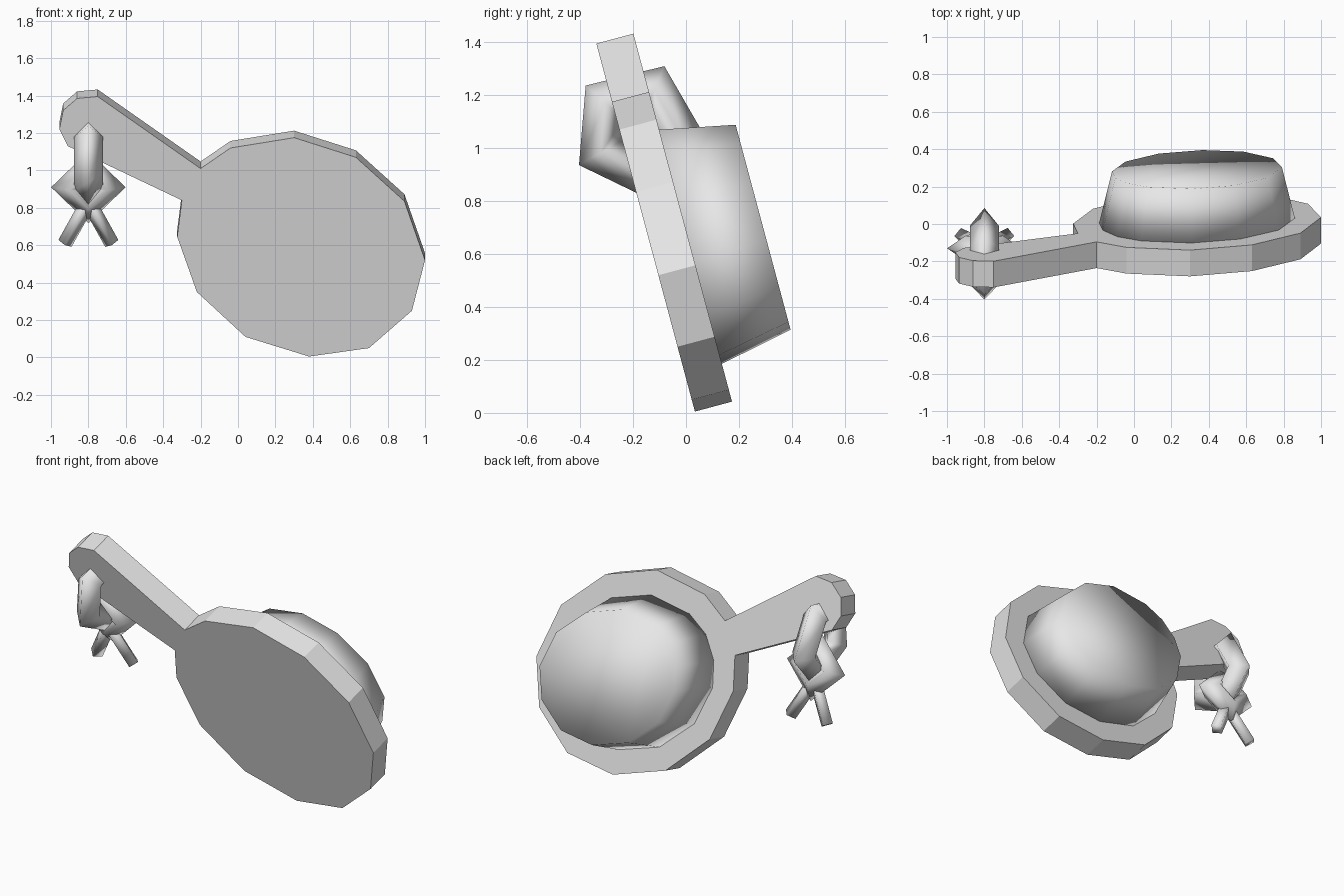
import bpy, bmesh, math
from mathutils import Vector

cube = bpy.data.objects.get("Cube")
if cube:
    bpy.data.objects.remove(cube, do_unlink=True)

# One plain grey for the whole model
grey = bpy.data.materials.new("plain grey")
grey.use_nodes = True
grey.diffuse_color = (0.8, 0.8, 0.8, 1)
grey.node_tree.nodes["Principled BSDF"].inputs["Base Color"].default_value = (0.8, 0.8, 0.8, 1)

TILT = math.radians(15)
BACK = Vector((0, math.cos(TILT), math.sin(TILT)))   # direction through the board
THICK = 0.145


def on_board(x, z, depth=0):
    """Point at (x, z) on the leaning front face, pushed back by depth."""
    return Vector((x, 0.035 - z * math.tan(TILT), z)) + BACK * depth


def skin(name, rings, closed=False, smooth=False):
    """Join equal rings of points into a surface, capped unless closed."""
    bm = bmesh.new()
    loops = [[bm.verts.new(p) for p in ring] for ring in rings]
    pairs = list(zip(loops, loops[1:]))
    if closed:
        pairs.append((loops[-1], loops[0]))
    else:
        bm.faces.new(loops[0])
        bm.faces.new(loops[-1])
    for a, b in pairs:
        n = len(a)
        for i in range(n):
            j = (i + 1) % n
            bm.faces.new((a[i], a[j], b[j], b[i]))
    bmesh.ops.recalc_face_normals(bm, faces=bm.faces)
    for f in bm.faces:
        f.smooth = smooth
    mesh = bpy.data.meshes.new(name)
    bm.to_mesh(mesh)
    bm.free()
    mesh.materials.append(grey)
    obj = bpy.data.objects.new(name, mesh)
    bpy.context.collection.objects.link(obj)
    return obj


def rope(name, path, normal, radius, closed=False):
    """Four-sided rope with mitred corners along a flat path."""
    path = [Vector(p) for p in path]
    normal = Vector(normal).normalized()
    rings = []
    for i, p in enumerate(path):
        before = path[i - 1] if i or closed else None
        after = path[(i + 1) % len(path)] if closed or i + 1 < len(path) else None
        d1 = (p - before).normalized() if before else (after - p).normalized()
        d2 = (after - p).normalized() if after else d1
        side = (d1 + d2).normalized().cross(normal).normalized()
        miter = side * radius / side.dot(d1.cross(normal))
        rings.append([p + normal * radius, p + miter, p - normal * radius, p - miter])
    return skin(name, rings, closed, smooth=True)


# Board with its handle
disc = [(-0.20, 1.01), (-0.04, 1.12), (0.30, 1.175), (0.63, 1.07), (0.89, 0.835),
        (1.0, 0.52), (0.93, 0.25), (0.70, 0.05), (0.38, 0.005), (0.04, 0.11),
        (-0.22, 0.35), (-0.325, 0.645), (-0.30, 0.84)]
handle = [(-0.91, 1.13), (-0.955, 1.22), (-0.935, 1.32), (-0.86, 1.385), (-0.75, 1.395)]
skin("board_and_handle", [[on_board(x, z, d) for x, z in disc + handle] for d in (0, THICK)])

# Tapered mound on the back
cx, cz = 0.335, 0.59


def mound_ring(sx, sz, depth):
    return [on_board(cx + (x - cx) * sx, cz + (z - cz) * sz, depth) for x, z in disc]


skin("back_mound", [mound_ring(0.79, 0.756, THICK), mound_ring(0.685, 0.662, THICK + 0.284)],
     smooth=True)

# Hanging loop through the handle
HX = -0.8
loop = [(-0.306, 1.174), (-0.322, 0.983), (-0.13, 0.89), (-0.01, 1.03), (-0.12, 1.22)]
rope("hanging_loop", [(HX, y, z) for y, z in loop], (1, 0, 0), 0.078, closed=True)

# Knot ring, leaning with the board
kc = Vector((HX, -0.13, 0.91))
up = Vector((0, -math.sin(TILT), math.cos(TILT)))
across = Vector((1, 0, 0))
size = 0.1
rope("knot", [kc + up * size, kc + across * size, kc - up * size, kc - across * size],
     BACK, 0.07, closed=True)

# Two loose ends
for side, label in ((1, "left"), (-1, "right")):
    rope(label + "_rope_end", [(HX - side * 0.02, -0.13, 0.87), (HX + side * 0.125, -0.06, 0.61)],
         (0, 1, 0.25), 0.04)
